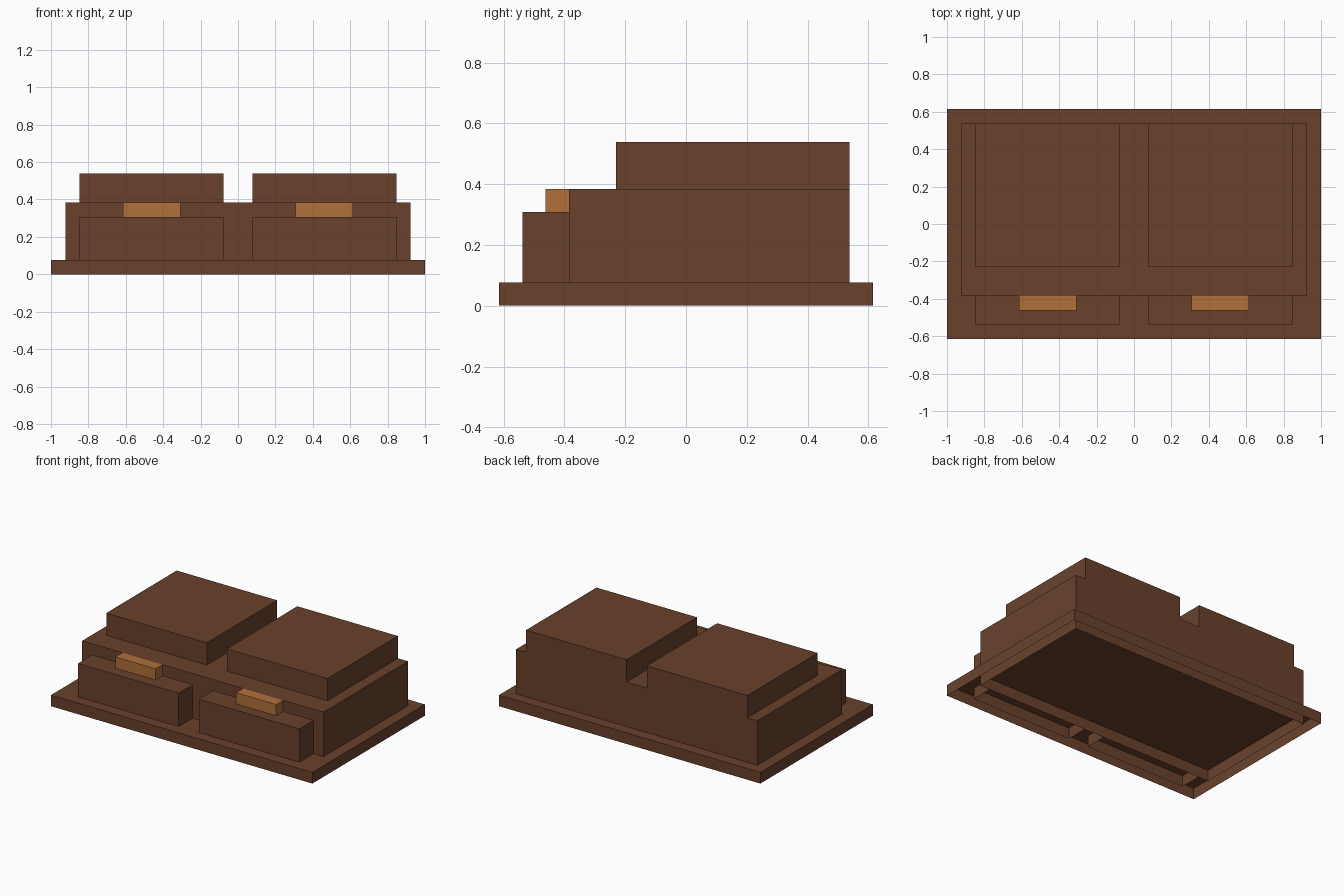
import bpy
import bmesh

if "Cube" in bpy.data.objects:
    bpy.data.objects.remove(bpy.data.objects["Cube"])

U = 1 / 13  # grid unit shared by all parts


def material(name, rgb):
    m = bpy.data.materials.new(name)
    m.diffuse_color = (*rgb, 1)
    m.use_nodes = True
    m.node_tree.nodes["Principled BSDF"].inputs["Base Color"].default_value = m.diffuse_color
    return m


DARK = material("dark_brown", (0.143, 0.053, 0.025))
LIGHT = material("light_brown", (0.434, 0.162, 0.042))


def open_box(name, x, y, z, mat):
    """Box from min/max ranges in grid units, open underneath."""
    bm = bmesh.new()
    bmesh.ops.create_cube(bm, size=1)
    for v in bm.verts:
        v.co = [r[0 if c < 0 else 1] * U for c, r in zip(v.co, (x, y, z))]
    bm.normal_update()
    bottom = [f for f in bm.faces if f.normal.z < -0.9]
    bmesh.ops.delete(bm, geom=bottom, context='FACES_ONLY')
    mesh = bpy.data.meshes.new(name)
    bm.to_mesh(mesh)
    bm.free()
    mesh.materials.append(mat)
    obj = bpy.data.objects.new(name, mesh)
    bpy.context.collection.objects.link(obj)
    return obj


# Wide base plate and main body
open_box("base_plate", (-13, 13), (-8, 8), (0, 1), DARK)
open_box("body", (-12, 12), (-5, 7), (0, 5), DARK)

# Mirrored pairs: raised top block, front step and small handle
for side, s in (("left", -1), ("right", 1)):
    def span(a, b):
        return sorted((s * a, s * b))
    open_box(side + "_top_block", span(1, 11), (-3, 7), (5, 7), DARK)
    open_box(side + "_front_block", span(1, 11), (-7, -5), (0, 4), DARK)
    open_box(side + "_handle", span(4, 8), (-6, -5), (4, 5), LIGHT)
